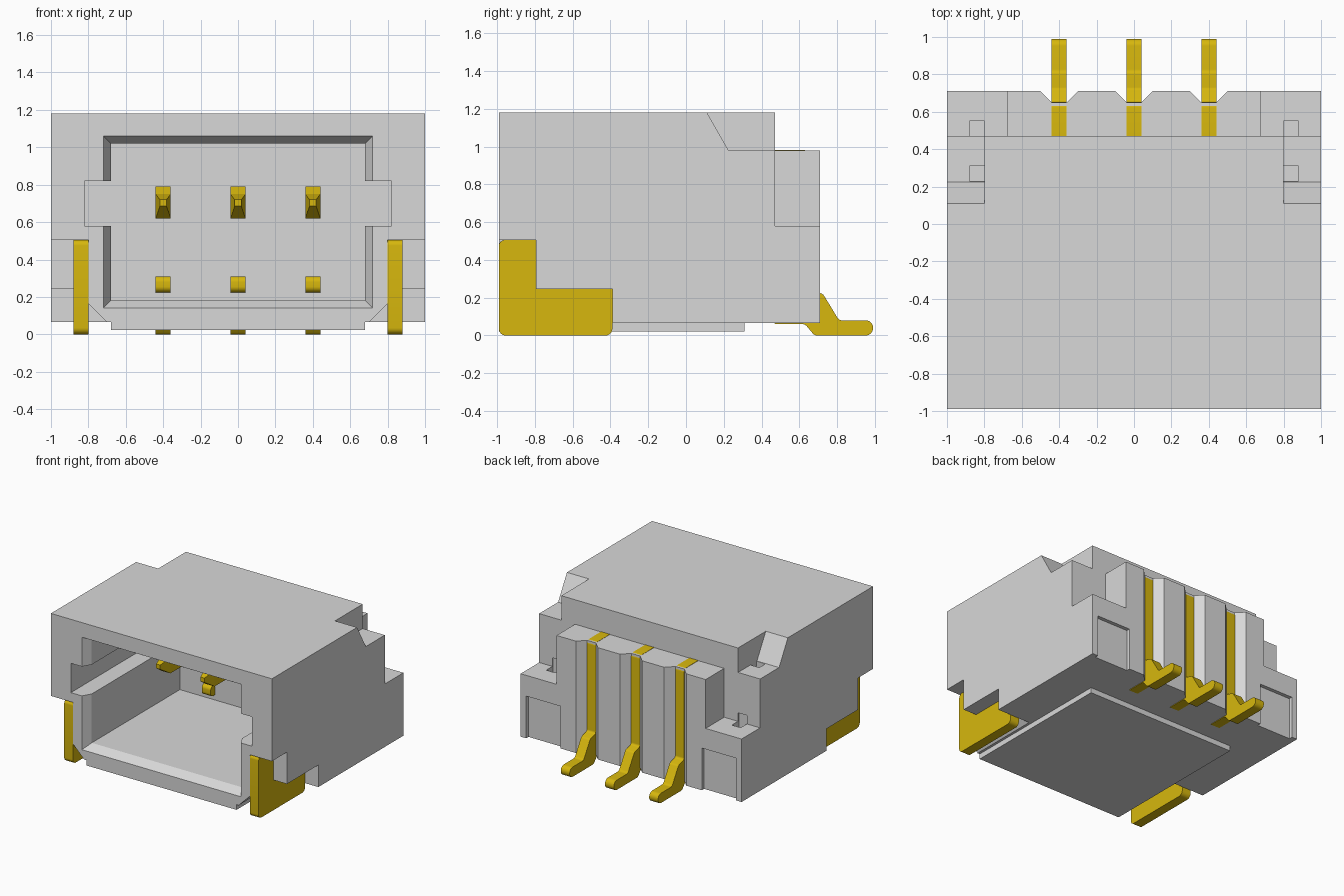
import bpy, bmesh, math
from mathutils import Vector

if "Cube" in bpy.data.objects:
    bpy.data.objects.remove(bpy.data.objects["Cube"], do_unlink=True)


def material(name, rgb):
    m = bpy.data.materials.new(name)
    m.use_nodes = True
    m.diffuse_color = (*rgb, 1)
    m.node_tree.nodes["Principled BSDF"].inputs["Base Color"].default_value = (*rgb, 1)
    return m


GREY = material("grey plastic", (0.69, 0.69, 0.69))
GOLD = material("gold metal", (0.68, 0.475, 0.004))


def rounded(points):
    """Outline from (a, b) or (a, b, radius) points; radius rounds the corner."""
    out = []
    for i, p in enumerate(points):
        c = Vector(p[:2])
        if len(p) == 2:
            out.append(c)
            continue
        radius = p[2]
        u = (Vector(points[i - 1][:2]) - c).normalized()
        v = (Vector(points[(i + 1) % len(points)][:2]) - c).normalized()
        half = math.acos(max(-1, min(1, u.dot(v)))) / 2
        mid = c + (u + v).normalized() * (radius / math.sin(half))
        d = radius / math.tan(half)
        a, b = c + u * d - mid, c + v * d - mid
        out += [mid + a.lerp(b, k / 6).normalized() * radius for k in range(7)]
    return out


def prism(name, axis, points, lo, hi, mat=GREY):
    """Extrude an outline along x (y,z points), y (x,z points) or z (x,y points)."""
    def place(p, t):
        return {"x": (t, p[0], p[1]), "y": (p[0], t, p[1]), "z": (p[0], p[1], t)}[axis]
    pts = rounded(points)
    bm = bmesh.new()
    rings = [[bm.verts.new(place(p, t)) for p in pts] for t in (lo, hi)]
    for r in rings:
        bm.faces.new(r)
    n = len(pts)
    for i in range(n):
        j = (i + 1) % n
        bm.faces.new((rings[0][i], rings[0][j], rings[1][j], rings[1][i]))
    return finish(name, bm, mat)


def finish(name, bm, mat):
    bmesh.ops.recalc_face_normals(bm, faces=bm.faces)
    me = bpy.data.meshes.new(name)
    bm.to_mesh(me)
    bm.free()
    ob = bpy.data.objects.new(name, me)
    me.materials.append(mat)
    bpy.context.collection.objects.link(ob)
    return ob


def box(name, x, y, z, mat=GREY):
    return prism(name, "x", [(y[0], z[0]), (y[1], z[0]), (y[1], z[1]), (y[0], z[1])], *x, mat)


def frustum(name, rects, mat):
    """Loft between rectangles (cx, half width, z low, z high, y)."""
    bm = bmesh.new()
    rings = [[bm.verts.new(v) for v in ((c - w, y, a), (c + w, y, a), (c + w, y, b), (c - w, y, b))]
             for c, w, a, b, y in rects]
    bm.faces.new(rings[0])
    bm.faces.new(rings[-1])
    for r, q in zip(rings, rings[1:]):
        for i in range(4):
            j = (i + 1) % 4
            bm.faces.new((r[i], r[j], q[j], q[i]))
    return finish(name, bm, mat)


def cut(target, cutter):
    cutter.hide_render = True
    mod = target.modifiers.new("cut", "BOOLEAN")
    mod.operation, mod.solver, mod.object = "DIFFERENCE", "EXACT", cutter
    bpy.context.view_layer.objects.active = target
    bpy.ops.object.modifier_apply(modifier=mod.name)
    bpy.data.objects.remove(cutter, do_unlink=True)


def smooth(ob):
    bpy.ops.object.select_all(action="DESELECT")
    ob.select_set(True)
    bpy.context.view_layer.objects.active = ob
    bpy.ops.object.shade_smooth_by_angle(angle=math.radians(30))


# Housing: side profile with the lower step at the back
housing = prism("housing", "x", [(-0.99, 0.065), (0.71, 0.065), (0.71, 0.98), (0.47, 0.98),
                                 (0.47, 1.18), (-0.99, 1.18)], -1, 1)

# Front cavity with bevelled mouth and side keyways
cut(housing, frustum("cavity_cutter", [(0, 0.76, 0.10, 1.10, -1.06), (0, 0.68, 0.18, 1.02, -0.92),
                                       (0, 0.68, 0.18, 1.02, 0.22)], GREY))
cut(housing, box("keyway_cutter", (-0.82, 0.82), (-1.1, 0.219), (0.58, 0.82)))

for s in (1, -1):
    def span(a, b):
        return sorted((s * a, s * b))

    # Stepped recess for the solder tab, and the bevel beside it
    cut(housing, prism("tab_cutter", "x", [(-1.1, 0), (-0.39, 0), (-0.39, 0.245), (-0.795, 0.245),
                                           (-0.795, 0.505), (-1.1, 0.505)], *span(0.8, 1.1)))
    cut(housing, prism("bevel_cutter", "y", [(s * 0.68, 0.045), (s * 0.82, 0.185), (s * 0.82, 0.045)],
                       -1.1, -0.39))
    # Ramped notch in the top rear corner
    cut(housing, prism("ramp_cutter", "x", [(0.088, 1.22), (0.225, 0.98), (0.6, 0.98), (0.6, 1.22)],
                       *span(0.8, 1.1)))
    # Low shoulder at the rear corner
    cut(housing, box("shoulder_cutter", span(0.675, 1.1), (0.47, 0.8), (0.58, 1.1)))
    # Small slots in the two ledges
    cut(housing, box("ledge_slot_cutter", span(0.8, 0.88), (0.23, 0.31), (0.93, 1.05)))
    cut(housing, box("shoulder_slot_cutter", span(0.8, 0.88), (0.46, 0.55), (0.52, 0.65)))
    # Shallow panel on the back face
    cut(housing, box("panel_cutter", span(0.64, 0.95), (0.68, 0.8), (0, 0.41)))

PIN_X = (-0.4, 0, 0.4)

# Flared grooves for the pins in the back face
for x in PIN_X:
    cut(housing, prism("groove_cutter", "z", [(x - 0.04, 0.65), (x + 0.04, 0.65),
                                              (x + 0.12, 0.73), (x - 0.12, 0.73)], 0, 1.1))

# Raised pad under the housing
box("base_pad", (-0.68, 0.68), (-0.99, 0.31), (0.022, 0.066))

# Solder tabs at the front corners
for side, lo, hi in (("left", 0.8, 0.88), ("right", -0.88, -0.8)):
    smooth(prism(f"{side}_solder_tab", "x", [
        (-0.99, 0, 0.035), (-0.39, 0, 0.035), (-0.39, 0.245), (-0.795, 0.245),
        (-0.795, 0.505), (-0.99, 0.505, 0.03)], lo, hi, GOLD))

# Pins: rear lead with foot, lower stub and upper contact
for name, x in zip(("right", "middle", "left"), PIN_X):
    smooth(prism(f"{name}_pin_lead", "x", [
        (0.47, 0.06), (0.63, 0.06, 0.03), (0.68, 0, 0.03), (0.99, 0, 0.038), (0.99, 0.08, 0.038),
        (0.81, 0.08, 0.03), (0.725, 0.22, 0.03), (0.652, 0.24, 0.02), (0.652, 0.982, 0.03),
        (0.46, 0.982), (0.46, 0.31), (0.16, 0.31, 0.03), (0.16, 0.225, 0.03), (0.46, 0.225)],
        x - 0.04, x + 0.04, GOLD))
    frustum(f"{name}_contact", [(x, 0.018, 0.685, 0.72, -0.46), (x, 0.04, 0.62, 0.75, -0.36),
                                (x, 0.04, 0.62, 0.79, -0.30), (x, 0.04, 0.62, 0.79, 0.3)], GOLD)
